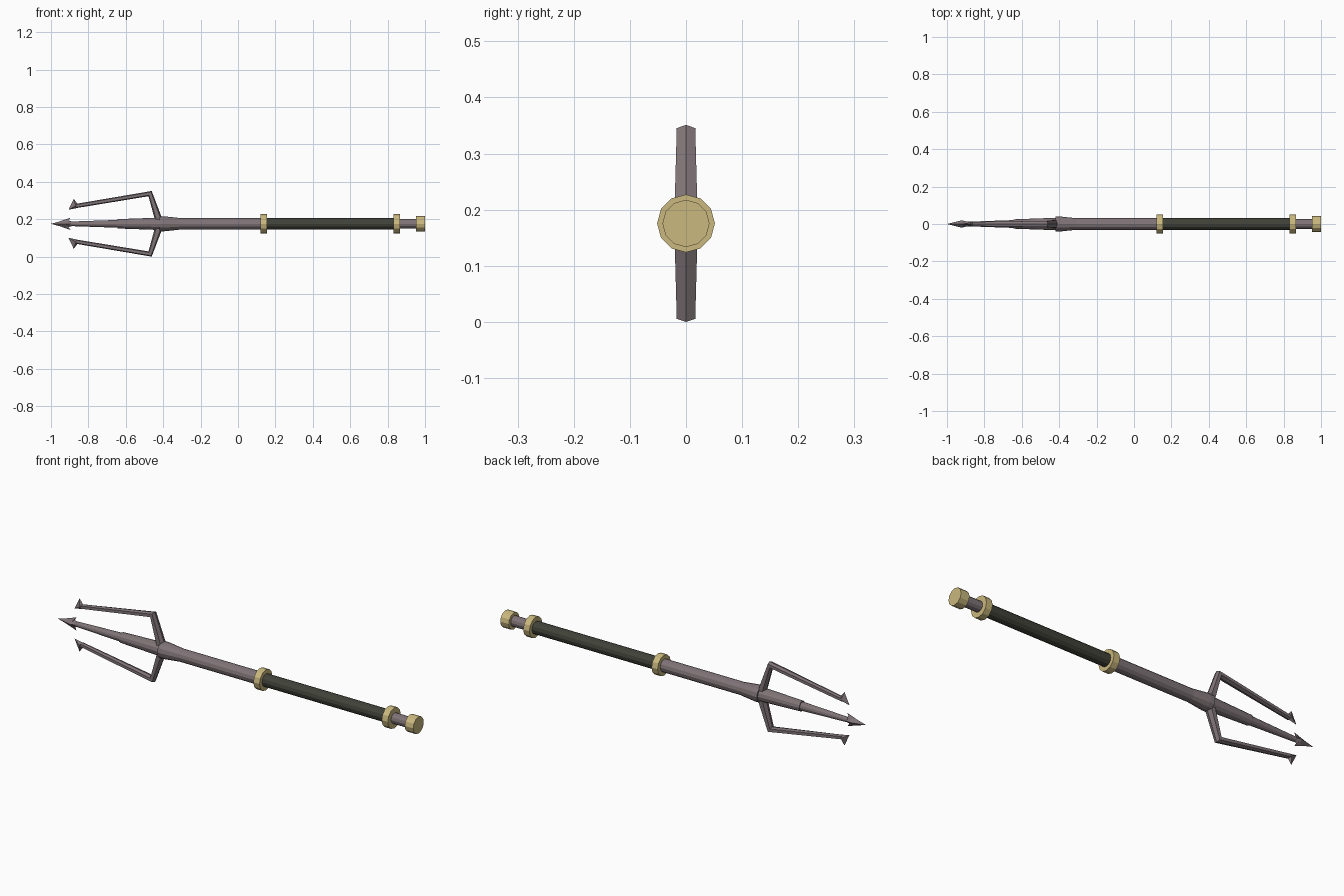
import bpy, bmesh, math
from mathutils import Vector

if "Cube" in bpy.data.objects:
    bpy.data.objects.remove(bpy.data.objects["Cube"])

CZ = 0.1755  # height of the weapon's axis
SIDES = 12


def material(name, rgb):
    m = bpy.data.materials.new(name)
    m.diffuse_color = (*rgb, 1)
    m.use_nodes = True
    m.node_tree.nodes["Principled BSDF"].inputs["Base Color"].default_value = m.diffuse_color
    return m


metal = material("grey metal", (0.215, 0.175, 0.185))
brass = material("pale brass", (0.59, 0.48, 0.21))
wrap = material("dark wrap", (0.052, 0.054, 0.04))


def finish(name, bm, mat):
    bmesh.ops.recalc_face_normals(bm, faces=bm.faces[:])
    me = bpy.data.meshes.new(name)
    bm.to_mesh(me)
    bm.free()
    me.materials.append(mat)
    ob = bpy.data.objects.new(name, me)
    bpy.context.collection.objects.link(ob)
    return ob


def loft(bm, rings):
    rings = [[bm.verts.new(p) for p in r] for r in rings]
    n = len(rings[0])
    for a, b in zip(rings, rings[1:]):
        for i in range(n):
            j = (i + 1) % n
            bm.faces.new((a[i], a[j], b[j], b[i]))
    bm.faces.new(rings[0])
    bm.faces.new(rings[-1])


def turned(name, profile, mat, sides=SIDES):
    """Round part along x from (x, radius) pairs."""
    bm = bmesh.new()
    angles = [2 * math.pi * i / sides for i in range(sides)]
    loft(bm, [[(x, r * math.sin(a), CZ + r * math.cos(a)) for a in angles]
              for x, r in profile])
    return finish(name, bm, mat)


def hull(name, points, mat):
    bm = bmesh.new()
    vs = [bm.verts.new(p) for p in points]
    bmesh.ops.convex_hull(bm, input=vs)
    return finish(name, bm, mat)


# Shaft, flared collar and stepped socket
turned("shaft", [(-0.644, 0.025), (-0.42, 0.033), (-0.42, 0.040), (-0.395, 0.040),
                 (-0.31, 0.031), (0.13, 0.031)], metal)
turned("centre_prong", [(-0.90, 0.012), (-0.64, 0.021)], metal)
turned("butt_neck", [(0.85, 0.026), (0.97, 0.026)], metal)

# Grip and brass fittings
turned("grip", [(0.14, 0.031), (0.845, 0.031)], wrap)
for name, x in (("front_ring", 0.138), ("rear_ring", 0.849)):
    turned(name, [(x - 0.017, 0.0515), (x + 0.017, 0.0515)], brass)
turned("pommel", [(0.953, 0.042), (1.0, 0.042)], brass)

# Barbed centre head: ridged body with two swept-back barbs
hull("centre_head", [(-1, 0, CZ), (-0.92, 0.02, CZ), (-0.92, -0.02, CZ),
                     (-0.92, 0, CZ + 0.022), (-0.92, 0, CZ - 0.022), (-0.85, 0, CZ)], metal)
for s in (1, -1):
    hull("centre_barb", [(-0.99, 0, CZ), (-0.92, 0.014, CZ), (-0.92, -0.014, CZ),
                         (-0.895, 0, CZ + s * 0.033)], metal)


# Side prongs: hexagonal bar swept along strut, elbow and arm
def side_prong(s):
    # path x, height, in-plane offset direction, half depth, half thickness
    stations = [((-0.417, 0.0), (0.02, 0.006), 0.021),
                ((-0.470, 0.1615), (0.0085, 0.014), 0.0165),
                ((-0.868, 0.095), (-0.002, 0.011), 0.011)]
    rings = []
    for (x, z), (ox, oz), w in stations:
        ring = []
        for k, y in ((1, 0), (0.6, w), (-0.6, w), (-1, 0), (-0.6, -w), (0.6, -w)):
            ring.append((x + k * ox, y, CZ + s * (z + k * oz)))
        rings.append(ring)
    bm = bmesh.new()
    loft(bm, rings)
    finish("side_prong", bm, metal)
    # One-sided barb at the end
    hull("side_barb", [(-0.906, 0, CZ + s * 0.075), (-0.878, 0, CZ + s * 0.134),
                       (-0.856, 0, CZ + s * 0.104), (-0.862, 0, CZ + s * 0.084),
                       (-0.868, 0.014, CZ + s * 0.096), (-0.868, -0.014, CZ + s * 0.096)], metal)


for s in (1, -1):
    side_prong(s)
